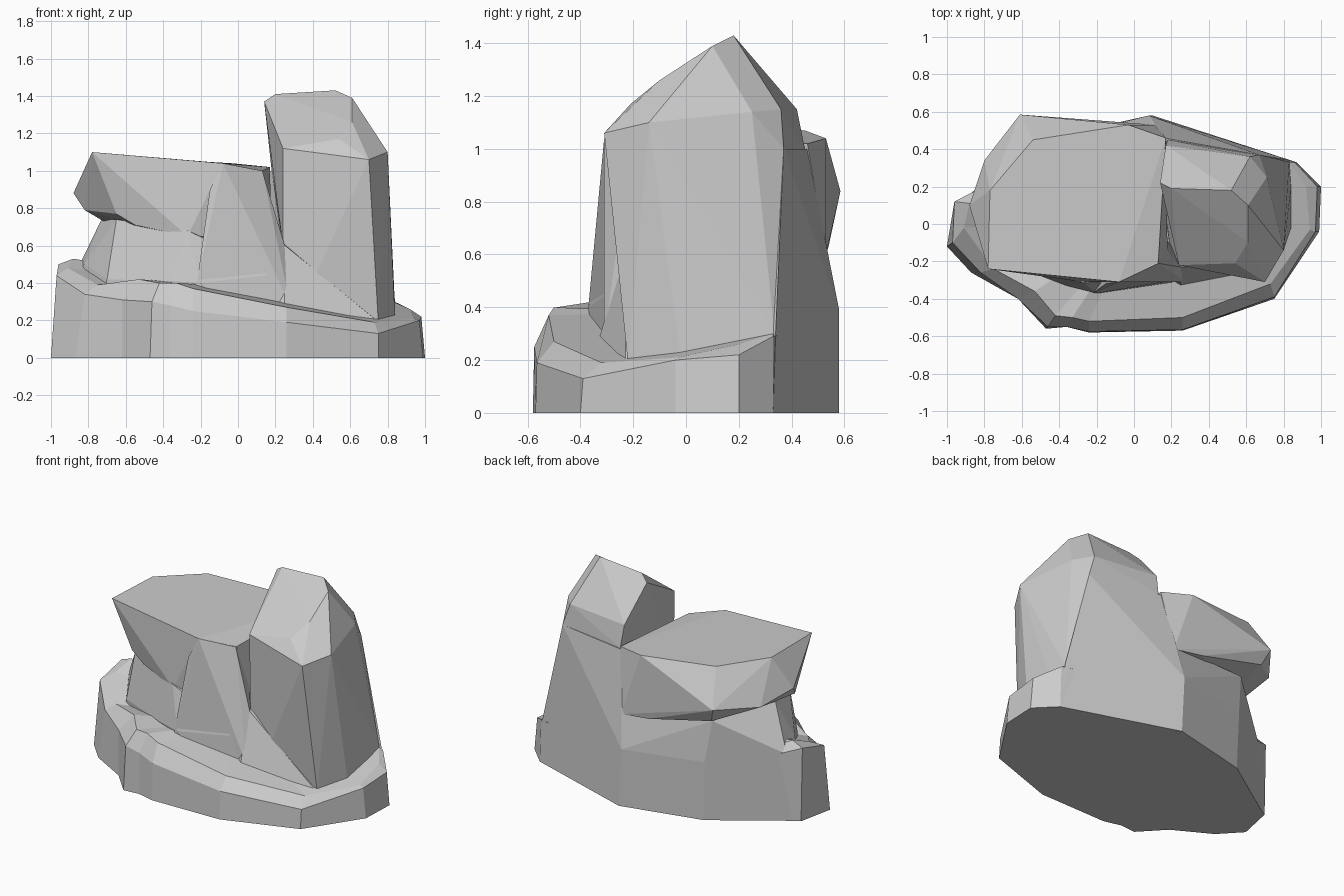
import bpy, bmesh, math


def finish(name, bm):
    bmesh.ops.recalc_face_normals(bm, faces=bm.faces[:])
    me = bpy.data.meshes.new(name)
    bm.to_mesh(me)
    bm.free()
    ob = bpy.data.objects.new(name, me)
    bpy.context.collection.objects.link(ob)
    return ob


def hull(name, points):
    """Faceted boulder: convex hull with nearly flat facets merged."""
    bm = bmesh.new()
    for p in points:
        bm.verts.new(p)
    bmesh.ops.convex_hull(bm, input=bm.verts[:])
    loose = [v for v in bm.verts if not v.link_faces]
    bmesh.ops.delete(bm, geom=loose, context='VERTS')
    bmesh.ops.dissolve_limit(bm, angle_limit=math.radians(4),
                             verts=bm.verts[:], edges=bm.edges[:])
    return finish(name, bm)


# Ledge: per column bottom x,y / chamfer x,y,z / rim x,y,z
columns = [
    (.87, .33, .86, .33, .29, .83, .33, .30),
    (1.0, .20, .98, .20, .22, .92, .20, .26),
    (.99, -.04, .97, -.04, .20, .94, -.03, .21),
    (.75, -.40, .75, -.39, .13, .73, -.32, .19),
    (.26, -.57, .26, -.565, .19, .26, -.50, .27),
    (-.24, -.58, -.24, -.575, .25, -.24, -.52, .37),
    (-.36, -.55, -.36, -.55, .28, -.33, -.50, .40),
    (-.47, -.56, -.46, -.55, .30, -.42, -.49, .40),
    (-.62, -.40, -.62, -.40, .31, -.53, -.36, .42),
    (-.87, -.26, -.82, -.26, .34, -.75, -.24, .39),
    (-1.0, -.12, -.97, -.10, .44, -.91, -.02, .48),
    (-.95, .12, -.96, .12, .50, -.88, .11, .53),
    (-.42, .40, -.42, .40, .30, -.42, .38, .33),
    (.10, .55, .10, .54, .30, .10, .50, .33),
]
bm = bmesh.new()
rings = [[bm.verts.new((c[0], c[1], 0)) for c in columns],
         [bm.verts.new(c[2:5]) for c in columns],
         [bm.verts.new(c[5:8]) for c in columns]]
mid = bm.verts.new((0, 0, .38))
n = len(columns)
for i in range(n):
    j = (i + 1) % n
    for a, b in zip(rings, rings[1:]):
        bm.faces.new((a[i], a[j], b[j], b[i]))
    bm.faces.new((rings[2][i], rings[2][j], mid))
bm.faces.new(rings[0][::-1])
finish("base_ledge", bm)

# Lower part of the left mass, under the overhang
hull("left_mass_lower", [
    (.10, .58, 0), (-.45, .45, 0), (-.94, .12, 0), (-.80, -.12, 0), (.2, -.33, 0),
    (.08, .58, .39), (-.46, .46, .40), (-.87, .16, .45), (-.82, .0, .50),
    (-.70, -.20, .42), (-.36, -.33, .41), (-.20, -.37, .40),
    (.10, .53, .62), (-.50, .43, .68), (-.73, .08, .74), (-.65, -.18, .74),
    (-.27, -.315, .68), (.22, -.30, .45)])

# Overhanging flat-topped slab
hull("left_mass_slab", [
    (-.78, -.24, 1.10), (-.48, -.27, 1.08), (-.08, -.31, 1.04), (.13, -.20, 1.0),
    (.17, .46, 1.02), (-.03, .53, 1.04), (-.54, .45, 1.07), (-.77, .18, 1.09),
    (-.88, .10, .88), (-.61, .585, .84), (-.80, .34, .82), (-.82, .0, .79),
    (-.65, -.21, .77), (-.55, -.23, .71), (-.27, -.31, .65), (-.57, .54, .74),
    (-.65, .05, .69), (-.10, .54, .63), (.12, .53, .60), (.18, -.22, .65)])

# Front buttress leaning on the slab
hull("front_buttress", [
    (-.08, -.31, 1.04), (.13, -.21, 1.0), (-.15, -.32, .9), (-.22, -.37, .40),
    (.25, -.23, .60), (.28, -.31, .28), (-.2, -.37, .2), (.28, -.31, .1),
    (0, .1, 1.0), (.1, .1, .2)])

# Foot joining the buttress and the tower
hull("tower_foot", [
    (.24, -.23, .61), (.25, -.33, .28), (.74, -.23, .20), (.74, -.23, .1),
    (.15, -.33, .1), (.2, .2, .7), (.75, .2, .2), (.1, .2, .1)])

# Broad back wall shared by tower and left mass
hull("back_wall", [
    (.87, .33, 0), (.10, .58, 0), (.08, .58, .39), (.10, .53, .62),
    (.16, .46, 1.0), (.67, .37, 1.0), (.84, .34, .31),
    (.4, .1, 0), (.4, .1, 1.0)])

# Tall tower with slanted crown
hull("tower", [
    (.30, -.20, .20), (.75, -.22, .19), (.84, -.02, .20), (.84, .20, .26),
    (.83, .335, .30), (.25, .50, .40), (.24, -.21, .60),
    (.24, -.22, 1.12), (.54, -.21, 1.17), (.70, -.31, 1.06), (.80, -.14, 1.10),
    (.71, .25, 1.14), (.73, .26, 1.0), (.62, .36, 1.15), (.67, .37, 1.0),
    (.17, .42, 1.15), (.18, .45, 1.0),
    (.14, .22, 1.37), (.20, .19, 1.41), (.52, .18, 1.43), (.61, .10, 1.39),
    (.61, -.10, 1.26)])
